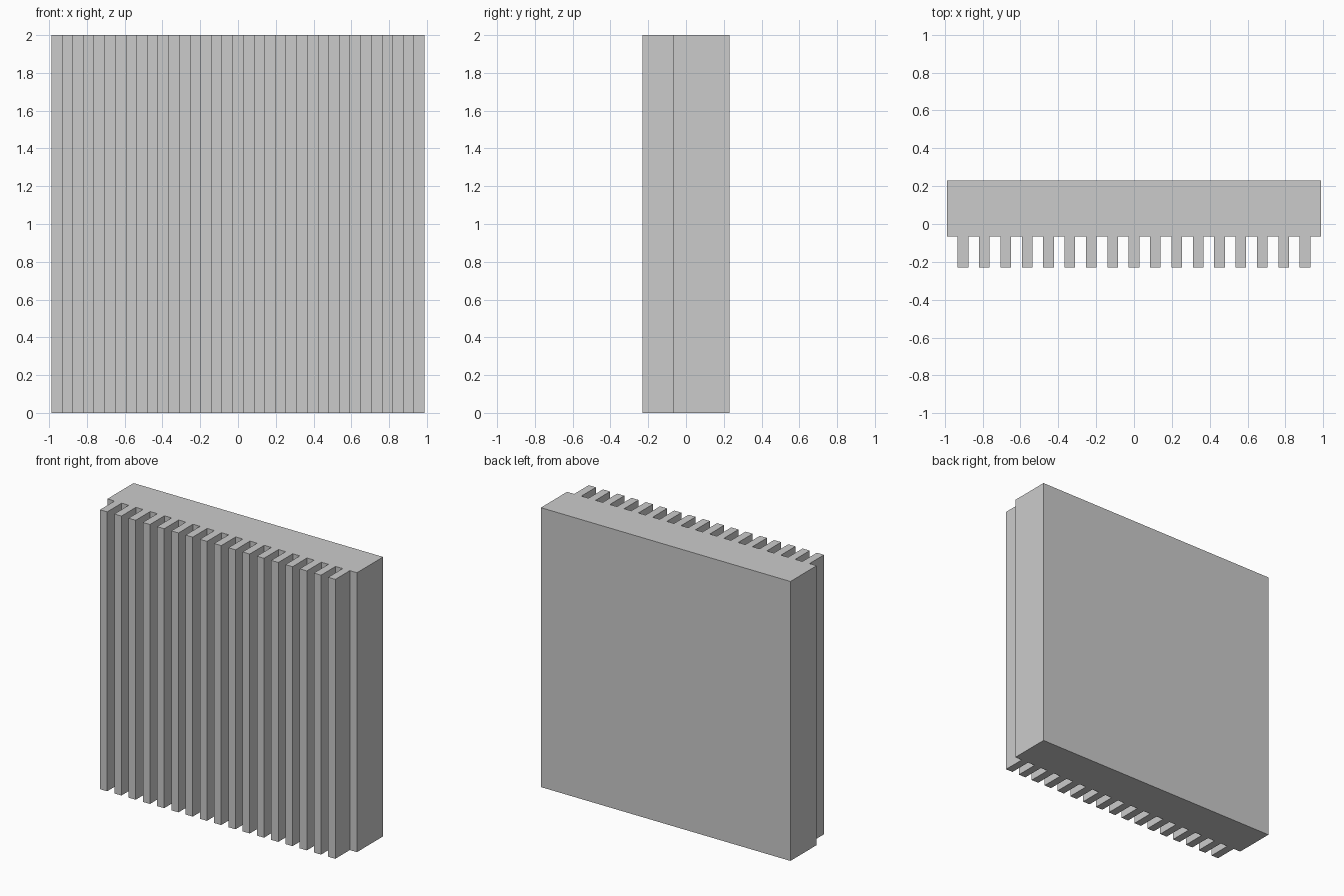
import bpy, bmesh

if "Cube" in bpy.data.objects:
    bpy.data.objects.remove(bpy.data.objects["Cube"])

HALF_W, HEIGHT = 0.988, 2.0
BACK, FACE, TIP = 0.23, -0.066, -0.23
FINS = 17
step = 2 * HALF_W / (2 * FINS + 1)   # ribs and gaps share one width

# Comb-shaped plan outline: plain slab behind, ribs along the front
outline = [(HALF_W, BACK), (-HALF_W, BACK), (-HALF_W, FACE)]
for i in range(FINS):
    x0 = -HALF_W + (2 * i + 1) * step
    x1 = x0 + step
    outline += [(x0, FACE), (x0, TIP), (x1, TIP), (x1, FACE)]
outline.append((HALF_W, FACE))

# Extrude the outline upward into the ribbed panel
bm = bmesh.new()
base = bm.faces.new([bm.verts.new((x, y, 0)) for x, y in outline])
top = bmesh.ops.extrude_face_region(bm, geom=[base], use_keep_orig=True)
verts = [v for v in top["geom"] if isinstance(v, bmesh.types.BMVert)]
bmesh.ops.translate(bm, verts=verts, vec=(0, 0, HEIGHT))
bmesh.ops.recalc_face_normals(bm, faces=bm.faces)

mesh = bpy.data.meshes.new("ribbed_wall_panel")
bm.to_mesh(mesh)
bm.free()
panel = bpy.data.objects.new("ribbed_wall_panel", mesh)
bpy.context.collection.objects.link(panel)
